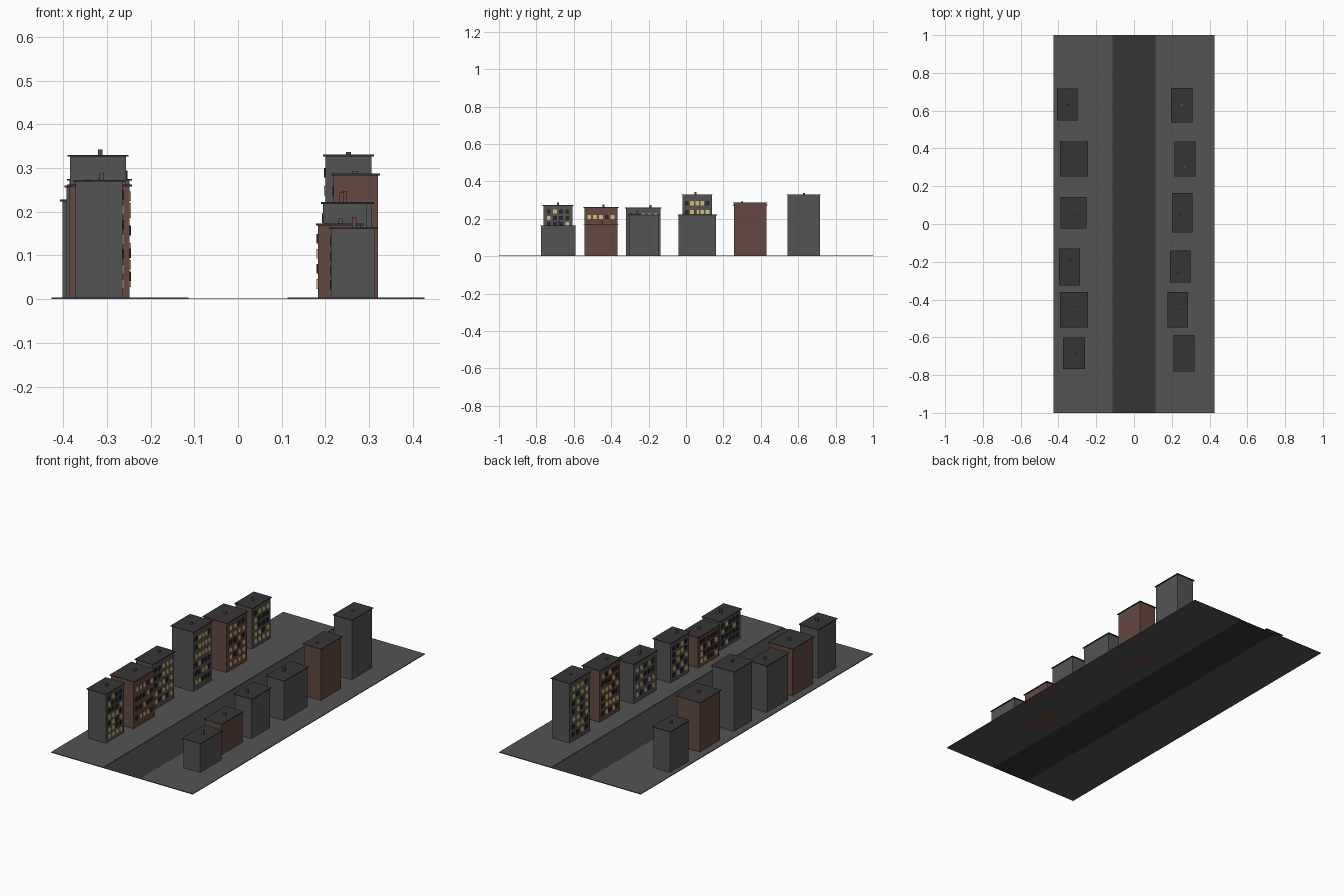
import bpy, bmesh, random
from mathutils import Matrix, Vector

if "Cube" in bpy.data.objects:
    bpy.data.objects.remove(bpy.data.objects["Cube"])

random.seed(4)


def material(name, r, g, b):
    m = bpy.data.materials.new(name)
    m.diffuse_color = (r, g, b, 1)
    m.use_nodes = True
    m.node_tree.nodes["Principled BSDF"].inputs["Base Color"].default_value = m.diffuse_color
    return m


GREY = material("grey_wall", 0.088, 0.088, 0.088)
BRICK = material("brown_brick", 0.130, 0.064, 0.052)
DARK = material("dark_asphalt", 0.036, 0.036, 0.036)
UNLIT = material("dark_glass", 0.018, 0.019, 0.022)
LIT = material("warm_lit_glass", 0.72, 0.50, 0.16)


def add_box(bm, x0, x1, y0, y1, z0, z1, mat=0):
    size = Vector((x1 - x0, y1 - y0, z1 - z0))
    mid = Vector(((x0 + x1) / 2, (y0 + y1) / 2, (z0 + z1) / 2))
    mtx = Matrix.Translation(mid) @ Matrix.Diagonal((*size, 1))
    verts = bmesh.ops.create_cube(bm, size=1, matrix=mtx)["verts"]
    for f in {f for v in verts for f in v.link_faces}:
        f.material_index = mat


def finish(name, bm, mats):
    me = bpy.data.meshes.new(name)
    bm.to_mesh(me)
    bm.free()
    for m in mats:
        me.materials.append(m)
    ob = bpy.data.objects.new(name, me)
    bpy.context.collection.objects.link(ob)


def box(name, mat, *bounds):
    bm = bmesh.new()
    add_box(bm, *bounds)
    finish(name, bm, [mat])


# Street: a thin road between two raised pavements
box("road", DARK, -0.113, 0.113, -1, 1, 0, 0.001)
box("left_pavement", GREY, -0.427, -0.113, -1, 1, 0, 0.004)
box("right_pavement", GREY, 0.113, 0.427, -1, 1, 0, 0.004)


def building(name, side, wall, x0, x1, y0, y1, h, rows, cols, chimney):
    """Roof outline and height; side is the x direction of the road face."""
    o = 0.005
    box(name + "_walls", wall, x0 + o, x1 - o, y0 + o, y1 - o, 0, h - 0.004)
    box(name + "_roof", DARK, x0, x1, y0, y1, h - 0.004, h)

    # Chimney
    cx, cy, ch = chimney
    box(name + "_chimney", BRICK, cx - 0.0055, cx + 0.0055,
        cy - 0.0055, cy + 0.0055, h - 0.002, h + ch)

    # Grid of window plates on the road face, some of them lit
    face = x1 - o if side > 0 else x0 + o
    xa, xb = sorted((face - side * 0.001, face + side * 0.003))
    bm = bmesh.new()
    for r in range(rows):
        z = h * (r + 1) / (rows + 1)
        for c in range(cols):
            y = y0 + (y1 - y0) * (c + 1) / (cols + 1)
            add_box(bm, xa, xb, y - 0.010, y + 0.010, z - 0.011, z + 0.011,
                    int(random.random() < 0.5))
    finish(name + "_windows", bm, [UNLIT, LIT])


# Left row, front to back
LEFT = [
    (GREY, -0.377, -0.259, -0.767, -0.602, 0.273, 7, 4, (-0.312, -0.685, 0.015)),
    (BRICK, -0.391, -0.243, -0.549, -0.361, 0.262, 4, 5, (-0.315, -0.44, 0.014)),
    (GREY, -0.397, -0.286, -0.325, -0.131, 0.260, 5, 5, (-0.343, -0.19, 0.014)),
    (GREY, -0.390, -0.251, -0.024, 0.143, 0.330, 6, 5, (-0.315, 0.05, 0.013)),
    (BRICK, -0.391, -0.243, 0.252, 0.436, 0.275, 6, 4, (-0.315, 0.34, 0.013)),
    (GREY, -0.407, -0.298, 0.549, 0.717, 0.228, 5, 4, (-0.35, 0.63, 0.015)),
]
# Right row, front to back
RIGHT = [
    (GREY, 0.208, 0.319, -0.780, -0.587, 0.164, 4, 5, (0.266, -0.68, 0.024)),
    (BRICK, 0.178, 0.287, -0.549, -0.361, 0.173, 4, 5, (0.235, -0.45, 0.012)),
    (GREY, 0.190, 0.300, -0.310, -0.140, 0.222, 5, 4, (0.237, -0.26, 0.022)),
    (GREY, 0.200, 0.311, -0.044, 0.165, 0.222, 4, 5, (0.244, 0.05, 0.025)),
    (BRICK, 0.214, 0.325, 0.252, 0.436, 0.287, 6, 5, (0.268, 0.30, 0.006)),
    (GREY, 0.195, 0.311, 0.538, 0.721, 0.331, 7, 4, (0.253, 0.63, 0.006)),
]
for row_name, side, row in (("left", 1, LEFT), ("right", -1, RIGHT)):
    for i, spec in enumerate(row, 1):
        building(f"{row_name}_building_{i}", side, *spec)
